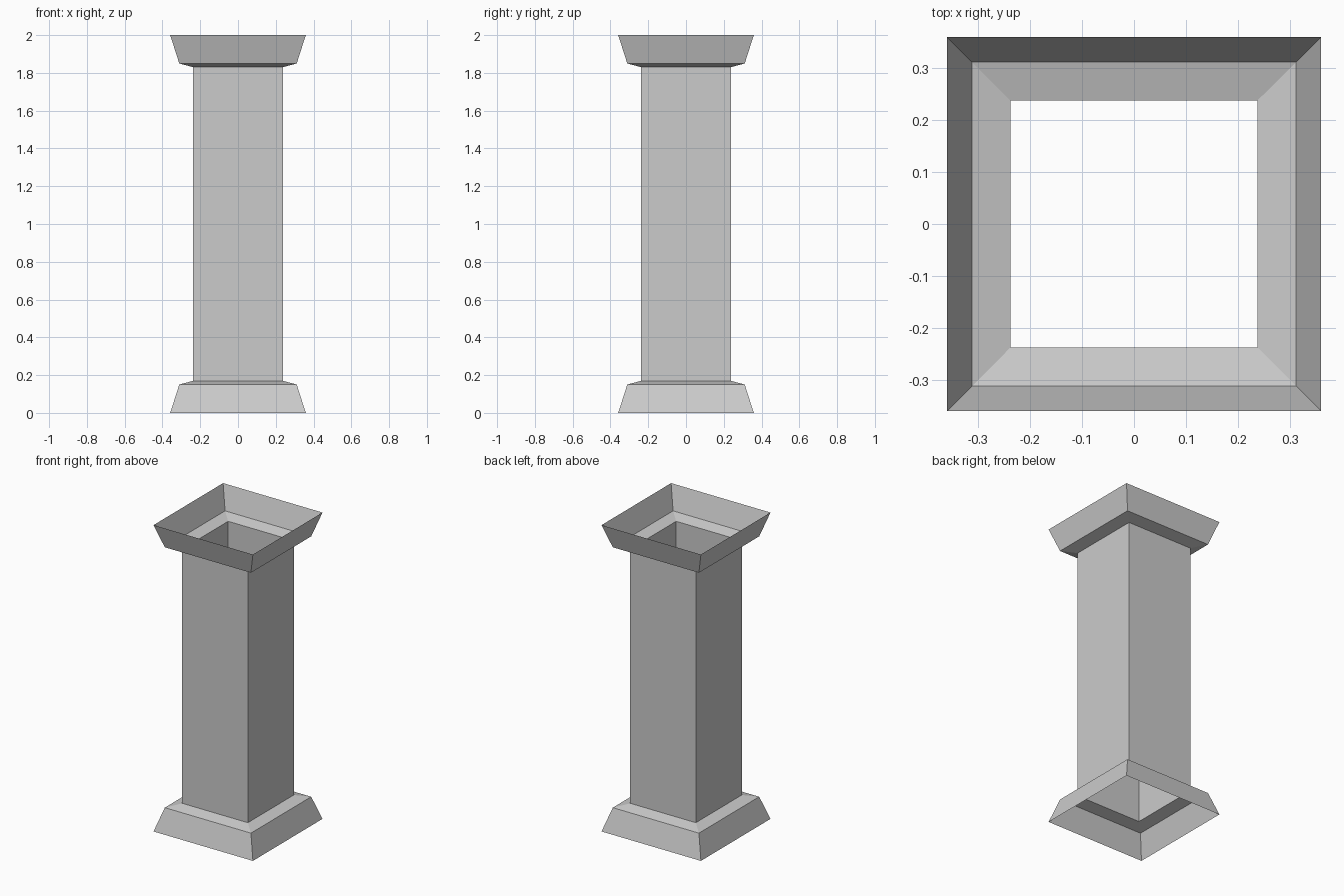
import bpy
import bmesh

if "Cube" in bpy.data.objects:
    bpy.data.objects.remove(bpy.data.objects["Cube"])


def square_shell(name, profile):
    """Open square tube lofted through (half_width, z) rings."""
    bm = bmesh.new()
    rings = [[bm.verts.new((sx * w, sy * w, z))
              for sx, sy in ((-1, -1), (1, -1), (1, 1), (-1, 1))]
             for w, z in profile]
    for low, high in zip(rings, rings[1:]):
        for i in range(4):
            j = (i + 1) % 4
            bm.faces.new((low[i], low[j], high[j], high[i]))
    mesh = bpy.data.meshes.new(name)
    bm.to_mesh(mesh)
    bm.free()
    obj = bpy.data.objects.new(name, mesh)
    bpy.context.collection.objects.link(obj)
    return obj


HEIGHT = 2.0
OUTER, LEDGE, SHAFT = 0.359, 0.311, 0.237
foot = [(OUTER, 0.0), (LEDGE, 0.15), (SHAFT, 0.17)]
head = [(w, HEIGHT - z) for w, z in reversed(foot)]

# Flared foot, straight hollow shaft, and mirrored flared head
square_shell("pillar_base", foot)
square_shell("pillar_shaft", [foot[-1], head[0]])
square_shell("pillar_capital", head)
